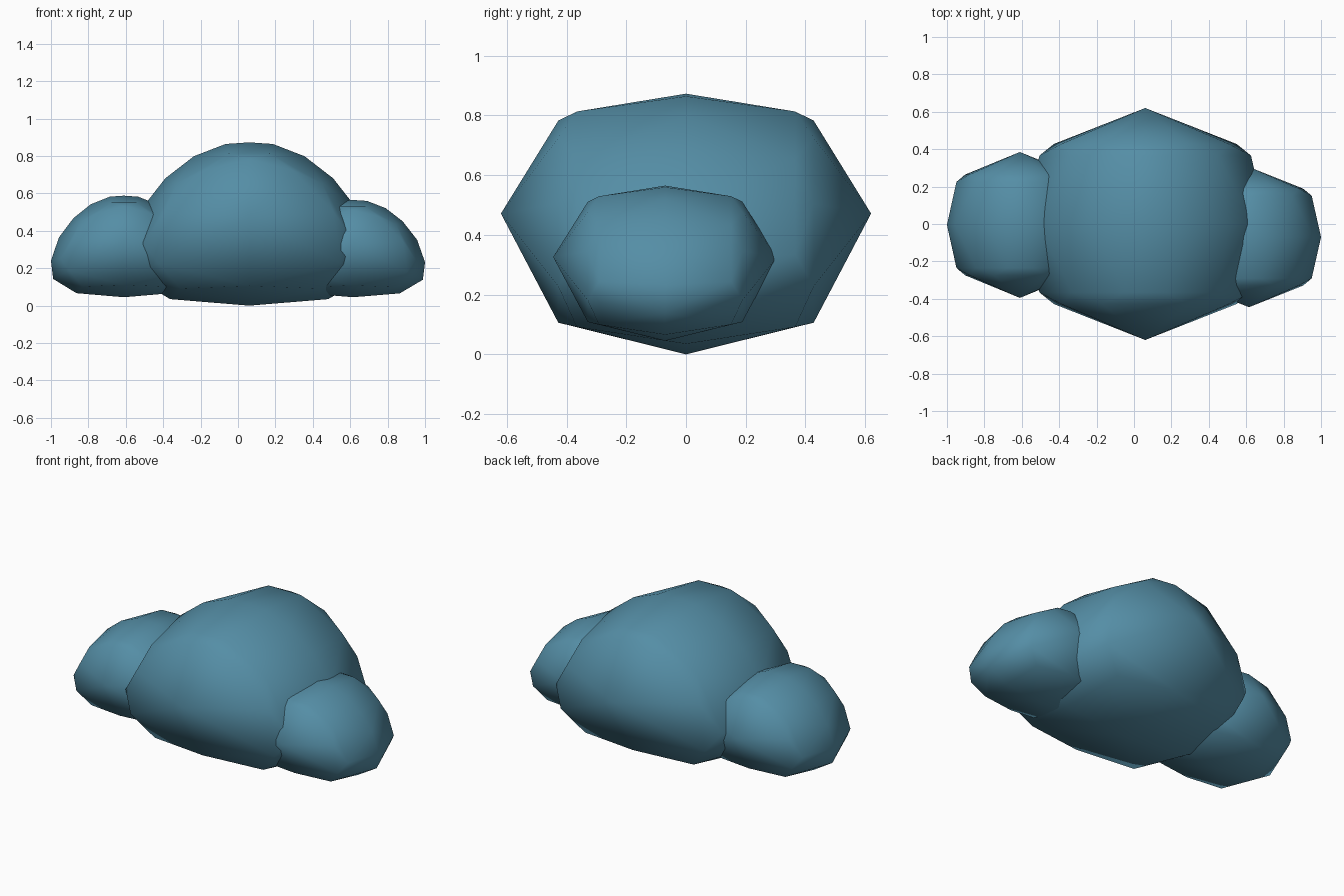
import bpy, bmesh

if "Cube" in bpy.data.objects:
    bpy.data.objects.remove(bpy.data.objects["Cube"])

# Half outline of a puff seen from the front: (half-width, height), both 0..1
HALF = [(0, 1), (.195, .99), (.455, .915), (.69, .78), (.89, .59),
        (1, .36), (.97, .18), (.65, .04), (0, 0)]
OUTLINE = HALF + [(-x, z) for x, z in HALF[-2:0:-1]]
MID = 0.54      # relative height of the front and back tips

mat = bpy.data.materials.new("cloud_blue")
mat.diffuse_color = (0.09, 0.27, 0.38, 1)
mat.use_nodes = True
mat.node_tree.nodes["Principled BSDF"].inputs["Base Color"].default_value = mat.diffuse_color


def puff(name, cx, cy, z0, width, depth, height):
    """Flat-bottomed rounded puff with pointed front and back tips."""
    bm = bmesh.new()

    def vert(x, y, z):
        bm.verts.new((cx + x * width, cy + y * depth, z0 + z * height))

    for i, (x, z) in enumerate(OUTLINE):
        vert(x, 0, z)
        # shoulder rings alternate between two sizes
        s, y = (.775, .69) if i % 2 == 0 else (.87, .59)
        for side in (-1, 1):
            vert(x * s, side * y, MID + (z - MID) * s)
    for side in (-1, 1):
        vert(0, side, MID)
    bmesh.ops.convex_hull(bm, input=bm.verts[:])
    bmesh.ops.recalc_face_normals(bm, faces=bm.faces[:])
    for f in bm.faces:
        f.smooth = True
    me = bpy.data.meshes.new(name)
    bm.to_mesh(me)
    bm.free()
    me.materials.append(mat)
    ob = bpy.data.objects.new(name, me)
    bpy.context.collection.objects.link(ob)
    return ob


# Large middle puff and the two smaller side puffs
puff("middle_puff", .06, 0, 0, .65, .62, .873)
puff("left_puff", -.61, -.005, .045, .39, .39, .543)
puff("right_puff", .615, -.07, .045, .385, .375, .52)
